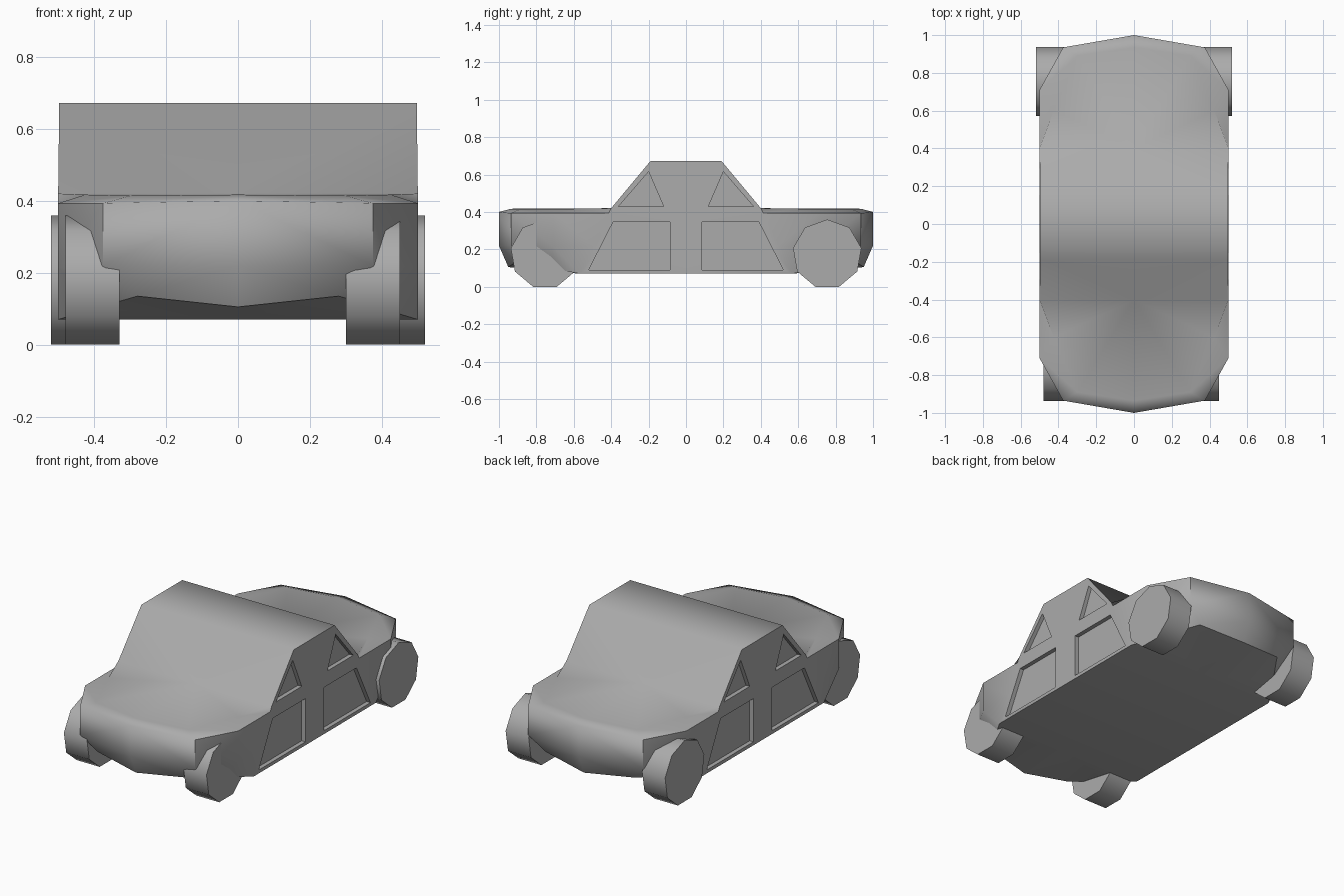
import bpy, bmesh, math

if "Cube" in bpy.data.objects:
    bpy.data.objects.remove(bpy.data.objects["Cube"])


def make_object(name, bm):
    bmesh.ops.recalc_face_normals(bm, faces=bm.faces[:])
    mesh = bpy.data.meshes.new(name)
    bm.to_mesh(mesh)
    bm.free()
    obj = bpy.data.objects.new(name, mesh)
    bpy.context.collection.objects.link(obj)
    mesh.materials.append(grey)
    return obj


def smooth(obj, degrees):
    bpy.ops.object.select_all(action='DESELECT')
    obj.select_set(True)
    bpy.context.view_layer.objects.active = obj
    bpy.ops.object.shade_smooth_by_angle(angle=math.radians(degrees))


grey = bpy.data.materials.new("dark_grey")
grey.diffuse_color = (.41, .41, .41, 1)
grey.use_nodes = True
grey.node_tree.nodes["Principled BSDF"].inputs["Base Color"].default_value = grey.diffuse_color

# One quarter of the body: rings from hood edge down to floor edge,
# each running from the nose centre round to the door seam
rings = [
    [(0, -.935, .417), (.30, -.89, .414), (.425, -.6, .417), (.5, -.4, .42)],
    [(0, -1, .40), (.375, -.935, .393), (.5, -.71, .393), (.5, -.413, .393)],
    [(0, -1, .22), (.375, -.935, .22), (.5, -.71, .215), (.5, -.497, .22)],
    [(0, -.95, .105), (.28, -.905, .135), (.4, -.725, .10), (.5, -.57, .07)],
]
bm = bmesh.new()
grid = [[bm.verts.new(p) for p in ring] for ring in rings]
for upper, lower in zip(grid, grid[1:]):
    for j in range(3):
        bm.faces.new((upper[j], upper[j + 1], lower[j + 1], lower[j]))


def v(*p):
    return bm.verts.new(p)


# Hood, nose underside, floor, windscreen, roof and cabin side
hood_mid, floor_mid = v(0, -.4, .42), v(0, -.57, .07)
roof_mid, roof_side = v(0, -.19, .672), v(.497, -.19, .672)
roof_c, roof_e = v(0, 0, .672), v(.497, 0, .672)
floor_c, floor_e = v(0, 0, .07), v(.5, 0, .07)
waist_e = v(.5, 0, .42)
top, bottom = grid[0], grid[3]
for cap, mid in ((top, hood_mid), (bottom, floor_mid)):
    for j in range(3):
        bm.faces.new((mid, cap[j], cap[j + 1]))
bm.faces.new((hood_mid, top[3], roof_side, roof_mid))
bm.faces.new((roof_mid, roof_side, roof_e, roof_c))
bm.faces.new((floor_mid, floor_c, floor_e, bottom[3]))
bm.faces.new((top[3], waist_e, roof_e, roof_side))
bm.faces.new((waist_e, top[3], grid[1][3], grid[2][3], bottom[3], floor_e))

# Mirror the quarter to all four corners
for axis in (0, 1):
    dup = bmesh.ops.duplicate(bm, geom=bm.verts[:] + bm.edges[:] + bm.faces[:])
    scale = [1, 1, 1]
    scale[axis] = -1
    bmesh.ops.scale(bm, vec=scale,
                    verts=[g for g in dup["geom"] if isinstance(g, bmesh.types.BMVert)])
    bmesh.ops.remove_doubles(bm, verts=bm.verts[:], dist=1e-4)
body = make_object("car_body", bm)

# Cutters for the recessed window and door panels
window = [(.36, .43), (.20, .615), (.12, .43)]
door = [(.52, .09), (.39, .345), (.085, .345), (.085, .09)]
bm = bmesh.new()
for sx in (-1, 1):
    for sy in (-1, 1):
        for outline in (window, door):
            inner = [bm.verts.new((sx * .475, sy * y, z)) for y, z in outline]
            outer = [bm.verts.new((sx * .60, sy * y, z)) for y, z in outline]
            bm.faces.new(inner)
            bm.faces.new(outer)
            n = len(outline)
            for i in range(n):
                k = (i + 1) % n
                bm.faces.new((inner[i], inner[k], outer[k], outer[i]))
cutter = make_object("panel_cutter", bm)
cutter.hide_render = True
mod = body.modifiers.new("panels", 'BOOLEAN')
mod.operation = 'DIFFERENCE'
mod.solver = 'EXACT'
mod.object = cutter
bpy.context.view_layer.objects.active = body
bpy.ops.object.modifier_apply(modifier=mod.name)
bpy.data.objects.remove(cutter)
smooth(body, 55)

# Crisp bumper corners and floor edge, soft bonnet lip
verts = body.data.vertices
for edge in body.data.edges:
    ends = [verts[i].co for i in edge.vertices]
    corner = all(abs(abs(c.x) - .375) < .01 and abs(c.y) > .93 for c in ends)
    floor = all(c.z < .14 for c in ends) and all(abs(c.x) > .01 for c in ends)
    nose_floor = all(c.z < .14 and abs(c.y) > .9 for c in ends)
    lip = all(.39 < c.z < .405 and abs(c.y) > .9 for c in ends)
    if corner or floor or nose_floor:
        edge.use_edge_sharp = True
    elif lip:
        edge.use_edge_sharp = False

# Nine-sided wheels resting on the ground
R, WIDTH = .1855, .15
for name, x, y in (("front_left_wheel", -.405, -.754), ("front_right_wheel", .375, -.754),
                   ("rear_left_wheel", -.445, .755), ("rear_right_wheel", .445, .755)):
    bm = bmesh.new()
    loops = []
    for dx in (-WIDTH / 2, WIDTH / 2):
        loops.append([bm.verts.new((x + dx, y + R * math.sin(a),
                                    R * math.cos(math.radians(20)) + R * math.cos(a)))
                      for a in (math.tau * i / 9 for i in range(9))])
    bm.faces.new(loops[0])
    bm.faces.new(loops[1])
    for i in range(9):
        k = (i + 1) % 9
        bm.faces.new((loops[0][i], loops[0][k], loops[1][k], loops[1][i]))
    smooth(make_object(name, bm), 45)
